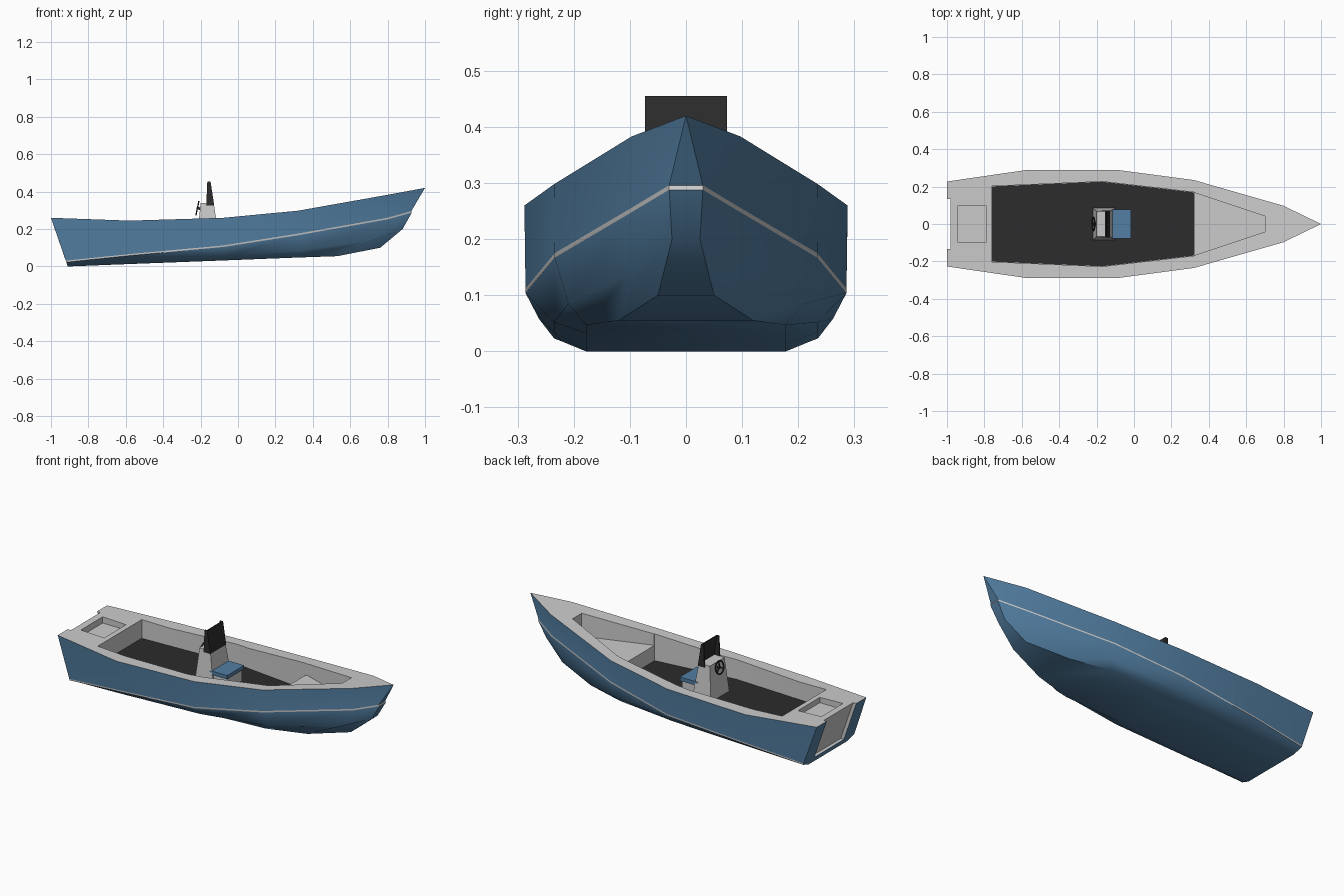
import bpy, bmesh, math
from mathutils import Matrix

if "Cube" in bpy.data.objects:
    bpy.data.objects.remove(bpy.data.objects["Cube"])


def material(name, rgb):
    m = bpy.data.materials.new(name)
    m.diffuse_color = (*rgb, 1)
    m.use_nodes = True
    m.node_tree.nodes["Principled BSDF"].inputs["Base Color"].default_value = m.diffuse_color
    return m


BLUE = material("hull_blue", (0.085, 0.21, 0.36))
GREY = material("deck_grey", (0.8, 0.8, 0.8))
DARK = material("dark", (0.025, 0.025, 0.025))


def finish(bm, name, mats=()):
    bmesh.ops.remove_doubles(bm, verts=bm.verts, dist=1e-5)
    bmesh.ops.recalc_face_normals(bm, faces=bm.faces)
    me = bpy.data.meshes.new(name)
    bm.to_mesh(me)
    bm.free()
    for m in mats:
        me.materials.append(m)
    ob = bpy.data.objects.new(name, me)
    bpy.context.collection.objects.link(ob)
    return ob


def loft(name, lower, upper, mats=(), index=0):
    """Solid between two matching closed outlines."""
    bm = bmesh.new()
    a = [bm.verts.new(p) for p in lower]
    b = [bm.verts.new(p) for p in upper]
    n = len(a)
    bm.faces.new(a)
    bm.faces.new(b)
    for i in range(n):
        bm.faces.new((a[i], a[(i + 1) % n], b[(i + 1) % n], b[i]))
    for f in bm.faces:
        f.material_index = index
    return finish(bm, name, mats)


def plan(half, z):
    """Symmetric plan outline at height z from (x, half width) points."""
    return [(x, y, z) for x, y in half] + [(x, -y, z) for x, y in reversed(half)]


def rect(x0, x1, w):
    return [(x0, w), (x1, w)]


def activate(ob):
    bpy.ops.object.select_all(action='DESELECT')
    ob.select_set(True)
    bpy.context.view_layer.objects.active = ob


# Hull: lengthwise lines, stern to bow (x, half width, z)
gunwale = [(-1, .227, .26), (-.58, .288, .245), (-.08, .288, .26),
           (.32, .235, .298), (.8, .097, .383), (1, 0, .42)]
stripe = [(-.919, .235, .027), (-.58, .262, .062), (-.08, .286, .108),
          (.32, .234, .171), (.8, .09, .256), (.928, .03, .292)]
bilge = [(-.9165, .222, .018), (-.58, .235, .034), (-.08, .235, .052),
         (.34, .21, .085), (.72, .1, .14), (.88, .025, .2)]
bottom = [(-.91, .178, 0), (-.58, .178, .013), (-.08, .178, .032),
          (.3, .178, .047), (.53, .12, .055), (.76, .05, .1)]
stripe_top = [(x - .0014, y, z + .004) for x, y, z in stripe]
stripe_low = [(x + .0014, y, z - .004) for x, y, z in stripe]
lines = [gunwale, stripe_top, stripe_low, bilge, bottom]

bm = bmesh.new()
rings = []
for i in range(6):
    half = [ln[i] for ln in lines]
    pts = half + [(x, -y, z) for x, y, z in reversed(half)]
    rings.append([bm.verts.new(p) for p in pts])
for r, s in zip(rings, rings[1:]):
    for k in range(10):
        j = (k + 1) % 10
        f = bm.faces.new((r[k], r[j], s[j], s[k]))
        f.material_index = 1 if k in (1, 7, 9) else 0
bm.faces.new(rings[0])
bow = rings[-1]
for k in range(4):
    f = bm.faces.new((bow[k], bow[k + 1], bow[8 - k], bow[9 - k]))
    f.material_index = 1 if k == 1 else 0
hull = finish(bm, "hull", (BLUE, GREY))

# Recesses: cockpit well, bow well, aft hatch, transom notch
well = [(-.76, .202), (-.17, .227), (.32, .17)]
bow_well = [(.3, .165), (.33, .165), (.7, .042)]
mats = (BLUE, GREY)
notch = [(-1.2, .03), (-.9, .03), (-.994, .3), (-1.2, .3)]
cutters = [
    loft("well_cutter", plan(well, .14), plan(well, .6), mats, 1),
    loft("bow_cutter", plan(bow_well, .232), plan(bow_well, .6), mats, 1),
    loft("hatch_cutter", plan(rect(-.94, -.79, .1), .222),
         plan(rect(-.94, -.79, .1), .5), mats, 1),
    loft("notch_cutter", [(x, -.135, z) for x, z in notch],
         [(x, .135, z) for x, z in notch], mats, 1),
]
activate(hull)
for c in cutters:
    c.hide_render = True
    md = hull.modifiers.new(c.name, 'BOOLEAN')
    md.operation = 'DIFFERENCE'
    md.solver = 'EXACT'
    md.object = c
    bpy.ops.object.modifier_apply(modifier=md.name)
for c in cutters:
    bpy.data.objects.remove(c)
activate(hull)
bpy.ops.object.shade_smooth_by_angle(angle=math.radians(35))

# Cockpit floor
floor = [(x, y - .001) for x, y in well]
loft("cockpit_floor", plan(floor, .138), plan(floor, .143), (DARK,))

# Console and seat
loft("console", plan(rect(-.22, -.1, .085), .14), plan(rect(-.2, -.13, .068), .34))
loft("seat_base", plan(rect(-.12, -.022, .07), .14), plan(rect(-.14, -.022, .07), .212))
loft("seat_cushion", plan(rect(-.122, -.015, .078), .21),
     plan(rect(-.13, -.015, .078), .232), (BLUE,))

# Wrapped windscreen: U-shaped plan, narrowing upwards
def u_shape(back, front, z, w=.073, t=.007):
    return [(back, w, z), (front, w, z), (front, -w, z), (back, -w, z),
            (back, -w + t, z), (front - t, -w + t, z),
            (front - t, w - t, z), (back, w - t, z)]


loft("windscreen", u_shape(-.17, -.127, .325), u_shape(-.164, -.147, .455), (DARK,))

# Steering wheel: rim, three spokes and hub, tilted towards the helm
tilt = Matrix.Translation((-.217, 0, .312)) @ Matrix.Rotation(math.radians(-78), 4, 'Y')


def torus(bm, R, r, n=24, m=6):
    g = [[bm.verts.new(((R + r * math.cos(b)) * math.cos(a),
                        (R + r * math.cos(b)) * math.sin(a), r * math.sin(b)))
          for b in [math.tau * j / m for j in range(m)]]
         for a in [math.tau * i / n for i in range(n)]]
    for i in range(n):
        for j in range(m):
            k, h = (i + 1) % n, (j + 1) % m
            bm.faces.new((g[i][j], g[k][j], g[k][h], g[i][h]))


bm = bmesh.new()
torus(bm, .036, .004)
for i in range(3):
    spin = Matrix.Rotation(math.tau * i / 3, 4, 'Z')
    bmesh.ops.create_cube(bm, size=1, matrix=spin @ Matrix.Translation((.018, 0, 0))
                          @ Matrix.Diagonal((.036, .006, .004, 1)))
bmesh.ops.create_cone(bm, cap_ends=True, segments=12, radius1=.007, radius2=.007,
                      depth=.024, matrix=Matrix.Translation((0, 0, -.008)))
bm.transform(tilt)
wheel = finish(bm, "steering_wheel", (DARK,))
activate(wheel)
bpy.ops.object.shade_smooth_by_angle(angle=math.radians(40))
